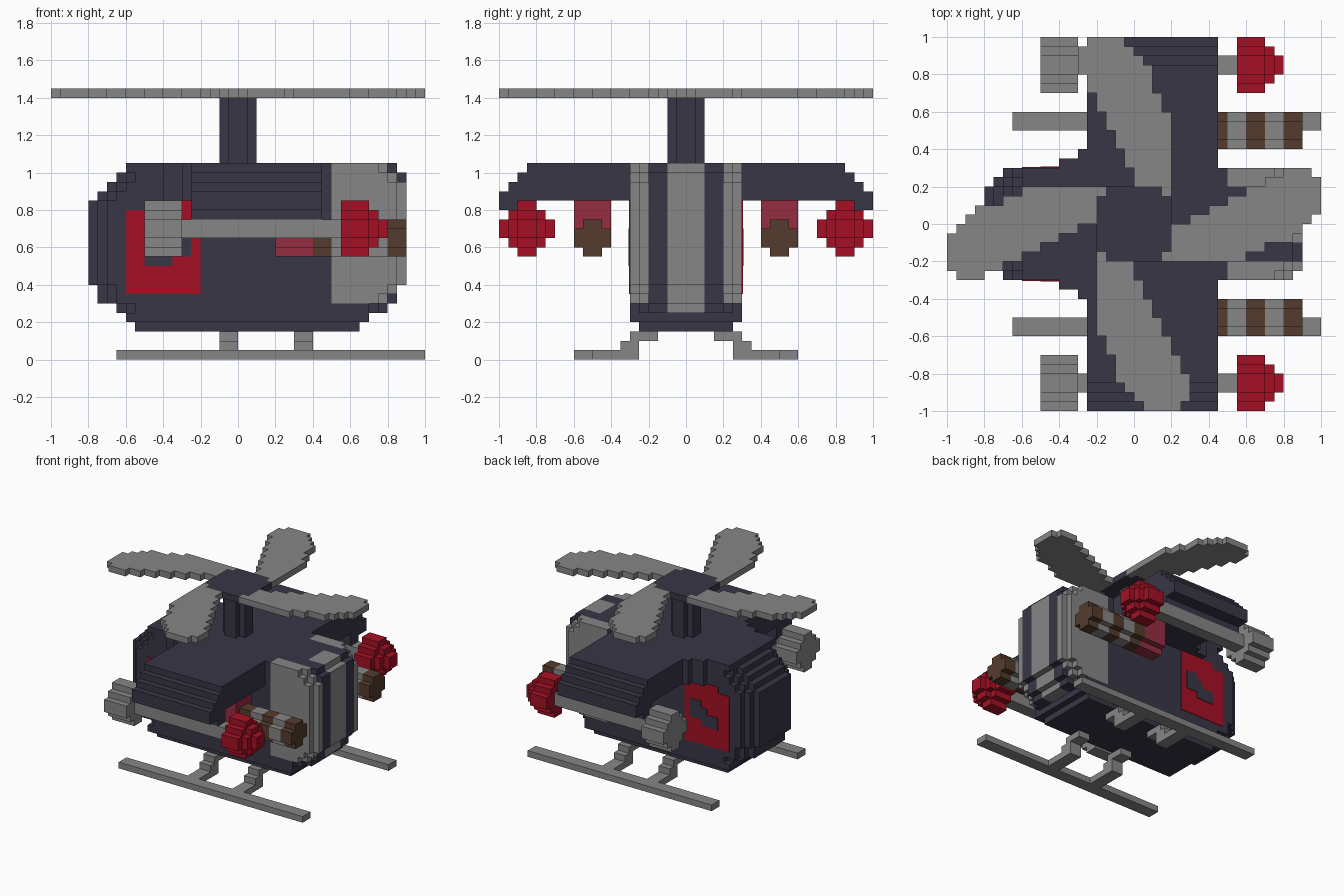
import bpy, bmesh, math

old = bpy.data.objects.get("Cube")
if old:
    bpy.data.objects.remove(old, do_unlink=True)


def material(name, rgb):
    m = bpy.data.materials.new(name)
    m.use_nodes = True
    m.diffuse_color = (*rgb, 1)
    m.node_tree.nodes["Principled BSDF"].inputs["Base Color"].default_value = (*rgb, 1)
    return m


NAVY = material("dark navy", (0.040, 0.037, 0.062))
GREY = material("mid grey", (0.240, 0.240, 0.240))
RED = material("bright red", (0.381, 0.005, 0.018))
ROSE = material("dusty red", (0.305, 0.027, 0.054))
BROWN = material("brown", (0.089, 0.044, 0.026))


def slab(name, rows, axis, lo, hi, mat, mirror=False):
    """Extrude a stepped outline along an axis. Each row is (v0, v1, u0, u1):
    axis x -> u=y, v=z;  axis y -> u=x, v=z;  axis z -> u=x, v=y."""
    right = [p for v0, v1, u0, u1 in rows for p in ((u1, v0), (u1, v1))]
    left = [p for v0, v1, u0, u1 in reversed(rows) for p in ((u0, v1), (u0, v0))]
    outline = []
    for p in right + left:
        if not outline or p != outline[-1]:
            outline.append(p)
    place = {"x": lambda u, v, w: (w, u, v),
             "y": lambda u, v, w: (u, w, v),
             "z": lambda u, v, w: (u, v, w)}[axis]
    bm = bmesh.new()
    face = bm.faces.new([bm.verts.new(place(u, v, lo)) for u, v in outline])
    ext = bmesh.ops.extrude_face_region(bm, geom=[face])
    shift = place(0, 0, hi - lo)
    bmesh.ops.translate(bm, vec=shift,
                        verts=[g for g in ext["geom"] if isinstance(g, bmesh.types.BMVert)])
    bmesh.ops.recalc_face_normals(bm, faces=bm.faces[:])
    me = bpy.data.meshes.new(name)
    bm.to_mesh(me)
    bm.free()
    me.materials.append(mat)
    ob = bpy.data.objects.new(name, me)
    bpy.context.collection.objects.link(ob)
    if mirror:
        mod = ob.modifiers.new("Mirror", "MIRROR")
        mod.use_axis = (False, True, False)
        mod.use_mirror_merge = False
    return ob


def box(name, x, y, z, mat, mirror=False):
    return slab(name, [(*z, *x)], "y", *y, mat, mirror)


def clip(rows, u=(-9, 9), v=(-9, 9)):
    out = []
    for v0, v1, u0, u1 in rows:
        r = (max(v0, v[0]), min(v1, v[1]), max(u0, u[0]), min(u1, u[1]))
        if r[1] - r[0] > 1e-6 and r[3] - r[2] > 1e-6:
            out.append(r)
    return out


def disc(cu, cv, widths):
    """Stepped round section: half widths per 0.05 row from the centre outwards."""
    n = len(widths)
    half = list(reversed(widths)) + list(widths)
    return [(cv + (i - n) * .05, cv + (i - n + 1) * .05, cu - h, cu + h)
            for i, h in enumerate(half)]


# Cabin: side profile in layers that shrink towards the flanks
body = [(.15, .2, -.55, .65), (.2, .25, -.6, .7), (.25, .3, -.65, .8),
        (.3, .4, -.75, .85), (.4, .85, -.8, .9), (.85, .9, -.75, .9),
        (.9, .95, -.7, .9), (.95, 1.0, -.65, .9), (1.0, 1.05, -.6, .85)]
nose = [(.3, .35, .5, .75), (.35, .4, .5, .8), (.4, .95, .5, .85),
        (.95, 1.0, .5, .8), (1.0, 1.05, .5, .75)]
slab("cabin_core", clip(body, u=(-9, .7)), "y", -.1, .1, NAVY)
slab("cabin_chin", clip(body, u=(.7, 9), v=(.2, .25)) or [(.2, .25, .65, .7)], "y", -.1, .1, NAVY)
slab("nose_centre_stripe", clip(body, u=(.7, 9), v=(.25, 9)), "y", -.1, .1, GREY)
slab("cabin_inner_side", body, "y", .1, .2, NAVY, True)
for i, (y0, inset) in enumerate(((.2, .05), (.25, .1))):
    layer = [(v0, v1, u0 + (inset if u0 < -.6 else 0), u1) for v0, v1, u0, u1 in body]
    floor = .15 if i == 0 else .2
    y1 = y0 + .05
    slab(f"cabin_flank_{i}", clip(layer, u=(-9, .5), v=(floor, 9)), "y", y0, y1, NAVY, True)
    slab(f"nose_underside_{i}", clip(body, u=(.5, .8 - inset), v=(floor, .3)),
         "y", y0, y1, NAVY, True)
    slab(f"nose_cheek_{i}", [(a, b, c, d + .05 * (1 - i)) for a, b, c, d in nose],
         "y", y0, y1, GREY, True)

# Door panel and its dark patch
slab("door_panel", [(.35, .8, -.6, -.2), (.8, .85, -.5, -.2)], "y", .3, .304, RED, True)
slab("door_patch", [(.5, .55, -.5, -.35), (.55, .6, -.5, -.25), (.6, .65, -.4, -.25),
                    (.65, .7, -.35, -.25)], "y", .304, .308, NAVY, True)

# Stub wings with rounded tips and rear root fillets
slab("wing", [(.75, .8, .8, .9), (.8, .85, .8, 1.0), (.85, .9, .3, 1.0),
              (.9, .95, .3, .95), (.95, 1.0, .3, .9), (1.0, 1.05, .3, .85)],
     "x", -.25, .45, NAVY, True)
slab("wing_root", [(.3, .35, -.4, -.25), (.35, .4, -.3, -.25)], "z", .85, 1.05, NAVY, True)

# Wing-tip pods: barrel, rear drum and stepped red tip
drum = disc(.85, .7, (.15, .1, .05))
box("pod_barrel", (-.3, .55), (.8, .9), (.65, .75), GREY, True)
slab("pod_rear_drum", drum, "x", -.5, -.3, GREY, True)
slab("pod_tip_base", drum, "x", .55, .7, RED, True)
slab("pod_tip_middle", disc(.85, .7, (.1, .05)), "x", .7, .75, RED, True)
slab("pod_tip_point", disc(.85, .7, (.05,)), "x", .75, .8, RED, True)

# Banded tubes under the wings, hung from pylons
slab("tube_pylon", [(.55, .6, .45, .55), (.6, .85, .4, .6)], "x", .2, .4, ROSE, True)
for i, (x0, x1) in enumerate(((.4, .5), (.5, .6), (.6, .7), (.7, .8), (.8, .9))):
    slab(f"tube_band_{i}", disc(.5, .65, (.1, .05)), "x", x0, x1,
         GREY if i % 2 else BROWN, True)

# Landing skids with stepped struts
box("skid_rail", (-.65, 1.0), (.5, .6), (0, .05), GREY, True)
for i, x0 in enumerate((-.1, .3)):
    slab(f"skid_strut_{i}", [(0, .05, .25, .5), (.05, .1, .25, .35), (.1, .15, .15, .3)],
         "x", x0, x0 + .1, GREY, True)

# Mast, hub and four swept blades
slab("rotor_mast", disc(0, 0, (.1, .05)), "z", 1.05, 1.4, NAVY)
slab("rotor_hub", disc(0, 0, (.2, .2, .2, .15)), "z", 1.4, 1.45, NAVY)
blade = [(-.2, -.15, .15, .6), (-.15, -.1, .2, .7), (-.1, -.05, .2, .85),
         (-.05, 0, .2, .9), (0, .05, .3, .95), (.05, .1, .4, 1.0), (.1, .15, .5, 1.0),
         (.15, .2, .6, 1.0), (.2, .25, .7, 1.0), (.25, .3, .8, .95)]
for i in range(4):
    ob = slab(f"rotor_blade_{i}", blade, "z", 1.4, 1.45, GREY)
    ob.rotation_euler.z = i * math.pi / 2
